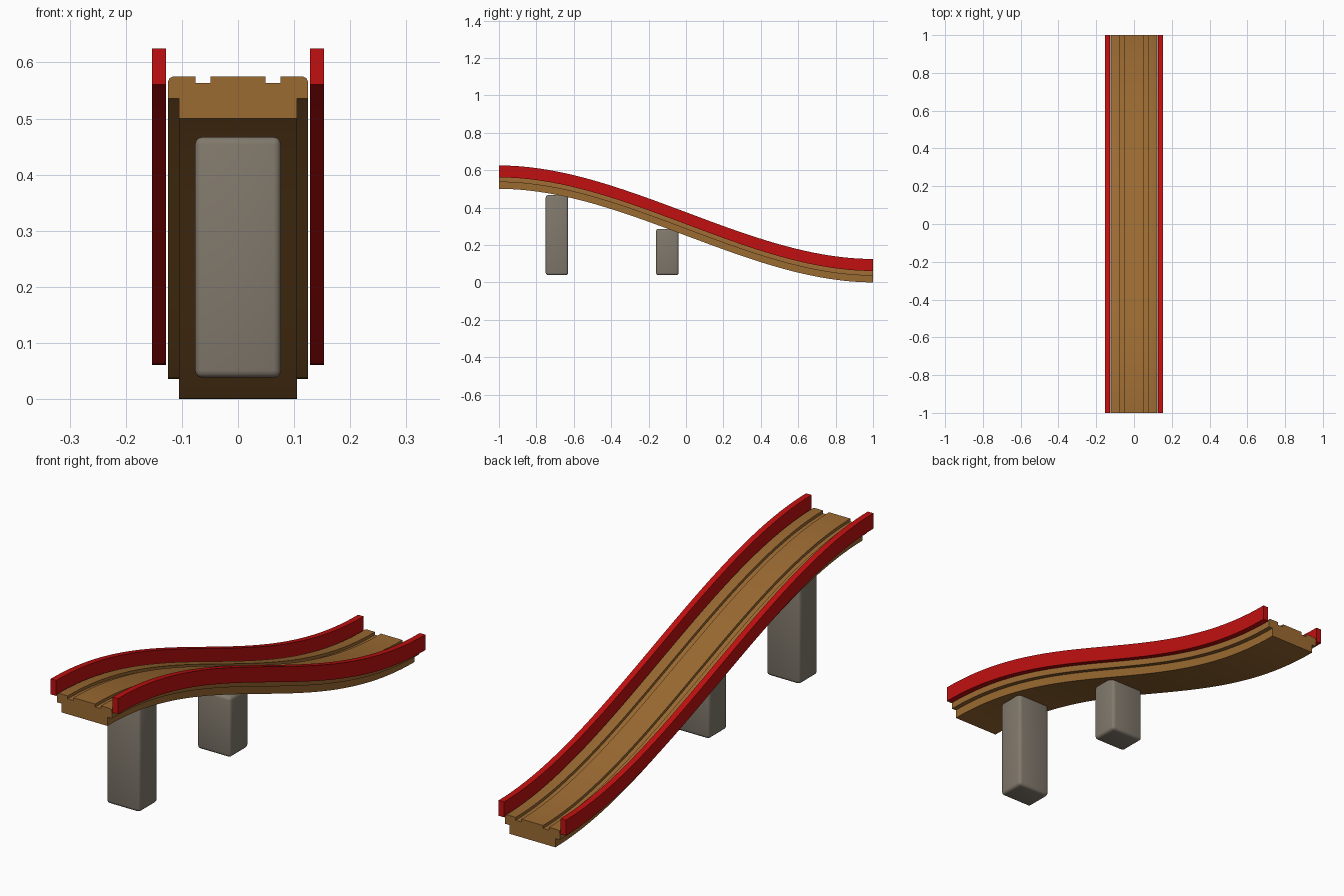
import bpy, bmesh, math

if "Cube" in bpy.data.objects:
    bpy.data.objects.remove(bpy.data.objects["Cube"])

SEGMENTS = 48


def material(name, colour):
    m = bpy.data.materials.new(name)
    m.diffuse_color = (*colour, 1)
    m.use_nodes = True
    m.node_tree.nodes["Principled BSDF"].inputs["Base Color"].default_value = m.diffuse_color
    return m


wood = material("warm wood", (0.33, 0.145, 0.032))
red = material("bright red", (0.54, 0.005, 0.005))
stone = material("grey stone", (0.22, 0.19, 0.15))


def slope(y):
    """Height of the track underside: an S-shaped descent."""
    t = (y + 1) / 2
    return 0.5 * (1 - t * t * (3 - 2 * t))


def finish(name, bm, mat):
    bmesh.ops.recalc_face_normals(bm, faces=bm.faces)
    mesh = bpy.data.meshes.new(name)
    bm.to_mesh(mesh)
    bm.free()
    mesh.materials.append(mat)
    ob = bpy.data.objects.new(name, mesh)
    bpy.context.collection.objects.link(ob)
    bpy.ops.object.select_all(action='DESELECT')
    ob.select_set(True)
    bpy.context.view_layer.objects.active = ob
    bpy.ops.object.shade_smooth_by_angle(angle=math.radians(30))
    return ob


def sweep(name, profile, mat):
    """Carry an (x, z) profile along the descent and cap both ends."""
    bm = bmesh.new()
    rings = []
    for i in range(SEGMENTS + 1):
        y = -1 + 2 * i / SEGMENTS
        rings.append([bm.verts.new((x, y, z + slope(y))) for x, z in profile])
    n = len(profile)
    for a, b in zip(rings, rings[1:]):
        for k in range(n):
            j = (k + 1) % n
            bm.faces.new((a[k], a[j], b[j], b[k]))
    bm.faces.new(rings[0])
    bm.faces.new(rings[-1])
    return finish(name, bm, mat)


# Track deck: stepped underside, rounded shoulders and two wheel grooves
half = [(0.105, 0), (0.105, 0.036), (0.125, 0.036), (0.125, 0.065),
        (0.122, 0.072), (0.115, 0.075), (0.076, 0.075), (0.076, 0.063),
        (0.049, 0.063), (0.049, 0.075)]
sweep("track_deck", half + [(-x, z) for x, z in reversed(half)], wood)

# Side rails
for side, label in ((-1, "left"), (1, "right")):
    sweep(label + "_rail", [(side * x, z) for x, z in
                            ((0.128, 0.061), (0.153, 0.061), (0.153, 0.125), (0.128, 0.125))], red)


# Support pillars with softened edges
def pillar(name, y, top, bottom=0.038):
    bm = bmesh.new()
    bmesh.ops.create_cube(bm, size=1)
    for v in bm.verts:
        v.co = (v.co.x * 0.153, y + v.co.y * 0.12,
                (top + bottom) / 2 + v.co.z * (top - bottom))
    bmesh.ops.bevel(bm, geom=bm.edges[:], offset=0.013, segments=3,
                    profile=0.5, affect='EDGES')
    finish(name, bm, stone)


pillar("tall_pillar", -0.69, 0.467)
pillar("short_pillar", -0.10, 0.286)
